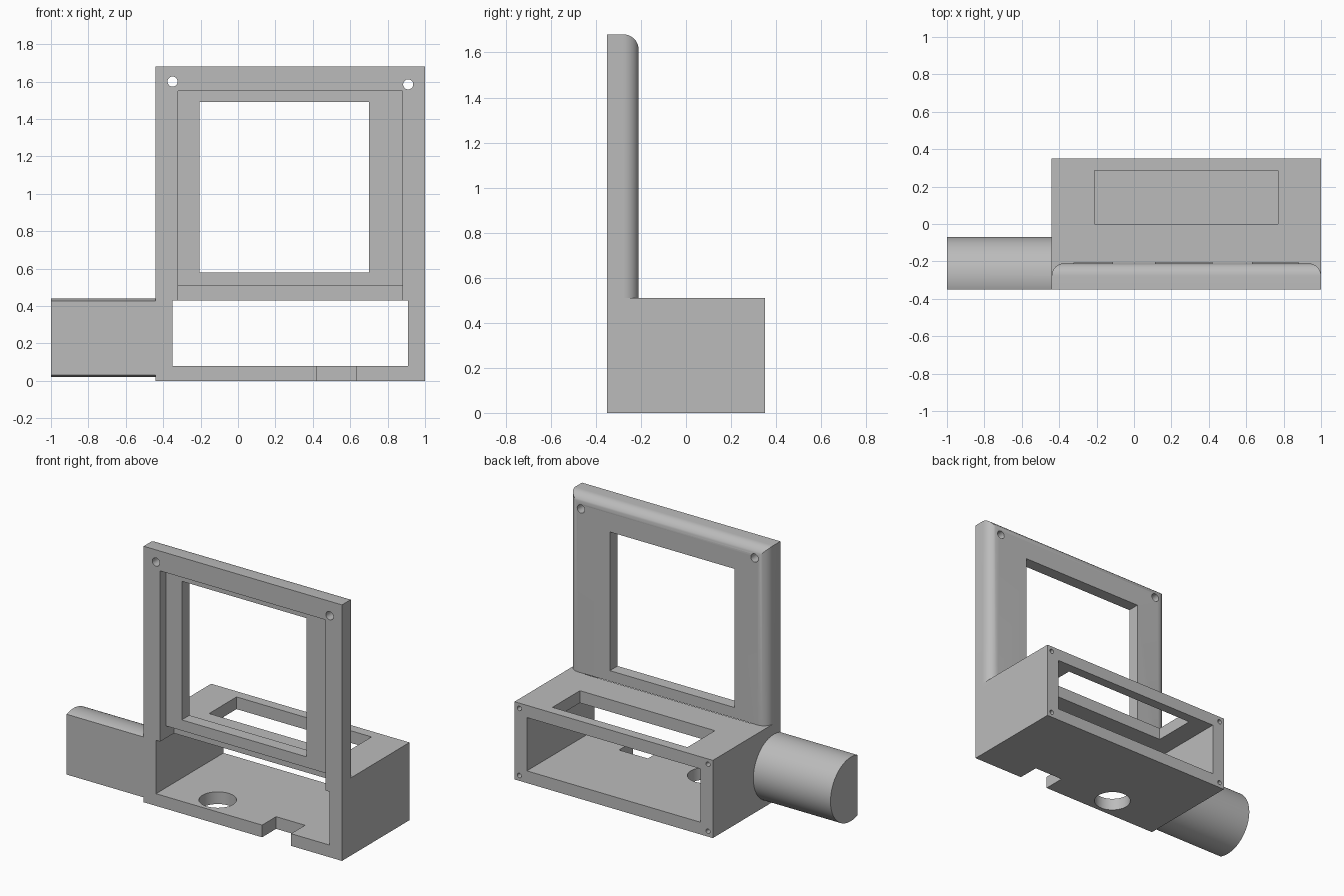
import bpy, bmesh, math
from mathutils import Matrix, Vector

if "Cube" in bpy.data.objects:
    bpy.data.objects.remove(bpy.data.objects["Cube"])

grey = bpy.data.materials.new("plain grey")
grey.diffuse_color = (0.5, 0.5, 0.5, 1)
grey.use_nodes = True
grey.node_tree.nodes["Principled BSDF"].inputs["Base Color"].default_value = grey.diffuse_color


def new_object(name, bm):
    bmesh.ops.recalc_face_normals(bm, faces=bm.faces)
    mesh = bpy.data.meshes.new(name)
    bm.to_mesh(mesh)
    bm.free()
    mesh.materials.append(grey)
    ob = bpy.data.objects.new(name, mesh)
    bpy.context.collection.objects.link(ob)
    return ob


def block(name, x, y, z, round_back=0):
    """Box from ranges; optionally round the back edges of top and sides."""
    bm = bmesh.new()
    bmesh.ops.create_cube(bm, size=1)
    for v in bm.verts:
        v.co = Vector([r[0] if c < 0 else r[1] for c, r in zip(v.co, (x, y, z))])
    if round_back:
        edges = [e for e in bm.edges
                 if all(v.co.y > y[1] - 1e-4 for v in e.verts)
                 and any(v.co.z > z[1] - 1e-4 for v in e.verts)]
        bmesh.ops.bevel(bm, geom=edges, offset=round_back, segments=10,
                        profile=0.5, affect='EDGES')
    return new_object(name, bm)


def rod(name, centre, radius, length, axis, sides=32):
    """Cylinder centred on a point, along x, y or z."""
    turn = {'X': Matrix.Rotation(math.pi / 2, 4, 'Y'),
            'Y': Matrix.Rotation(math.pi / 2, 4, 'X'),
            'Z': Matrix.Identity(4)}[axis]
    bm = bmesh.new()
    bmesh.ops.create_cone(bm, cap_ends=True, segments=sides, radius1=radius,
                          radius2=radius, depth=length,
                          matrix=Matrix.Translation(centre) @ turn)
    return new_object(name, bm)


def combine(target, tools, operation):
    """Apply booleans and remove the tool objects."""
    for tool in tools:
        mod = target.modifiers.new(tool.name, 'BOOLEAN')
        mod.operation, mod.solver, mod.object = operation, 'EXACT', tool
        bpy.context.view_layer.update()
        graph = bpy.context.evaluated_depsgraph_get()
        mesh = bpy.data.meshes.new_from_object(target.evaluated_get(graph))
        target.modifiers.clear()
        target.data = mesh
        bpy.data.objects.remove(tool)


L, R, F, B = -0.44, 1.0, -0.35, 0.35     # left, right, front and back of the case

# side grip: round bar with a flat front
grip = rod("side_grip", (-0.71, -0.28, 0.23), 0.21, 0.58, 'X', 96)
combine(grip, [block("grip_flat", (-1.2, 0), (-1, F), (-1, 1))], 'DIFFERENCE')

# case body, upright screen frame and grip joined
housing = block("housing", (L, R), (F, B), (0, 0.51))
frame = block("screen_frame", (L, R), (F, -0.21), (0.3, 1.68), 0.068)
combine(housing, [frame, grip], 'UNION')

cuts = [
    block("case_hollow", (-0.35, 0.91), (-1, 1), (0.08, 0.43)),
    block("screen_recess", (-0.32, 0.88), (-1, -0.29), (0.42, 1.55)),
    block("lower_slot", (-0.32, 0.88), (-1, -0.207), (0.42, 0.51)),
    block("screen_window", (-0.205, 0.70), (-1, 0), (0.58, 1.49)),
    block("roof_window", (-0.21, 0.77), (0, 0.285), (0.3, 0.7)),
    block("floor_notch", (0.42, 0.63), (-1, -0.205), (-0.2, 0.2)),
    rod("floor_hole", (0, -0.21, 0), 0.112, 0.4, 'Z', 48),
    rod("frame_hole_left", (-0.35, -0.3, 1.60), 0.027, 0.6, 'Y'),
    rod("frame_hole_right", (0.91, -0.3, 1.585), 0.027, 0.6, 'Y'),
]
# screw holes at the back corners
for x in (L + 0.035, R - 0.035):
    for z in (0.035, 0.475):
        cuts.append(rod("back_screw_hole", (x, B, z), 0.015, 0.2, 'Y', 16))
combine(housing, cuts, 'DIFFERENCE')

# smooth curved surfaces, sharp edges elsewhere
bpy.ops.object.select_all(action='DESELECT')
housing.select_set(True)
bpy.context.view_layer.objects.active = housing
bpy.ops.object.shade_smooth_by_angle(angle=math.radians(30))
